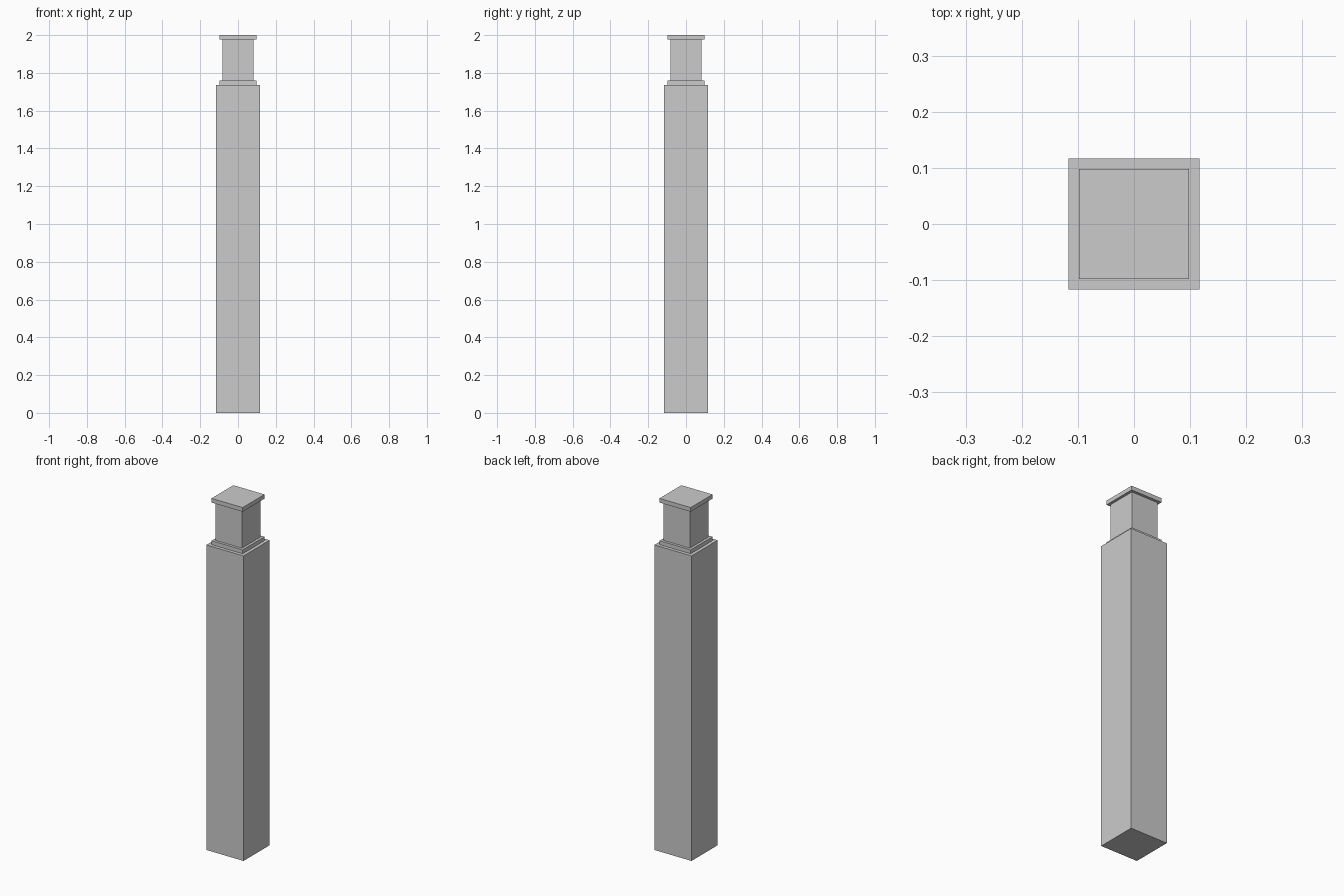
import bpy, bmesh

if "Cube" in bpy.data.objects:
    bpy.data.objects.remove(bpy.data.objects["Cube"])

# Stepped square profile: (half width, height) from the foot to the cap
PROFILE = [
    (0.117, 0.0), (0.117, 1.737),      # shaft
    (0.098, 1.737), (0.098, 1.759),    # collar
    (0.083, 1.759), (0.083, 1.976),    # neck
    (0.098, 1.976), (0.098, 2.0),      # cap
]

bm = bmesh.new()
rings = [[bm.verts.new((sx * h, sy * h, z))
          for sx, sy in ((-1, -1), (1, -1), (1, 1), (-1, 1))]
         for h, z in PROFILE]

# Walls and ledges between neighbouring rings
for low, high in zip(rings, rings[1:]):
    for i in range(4):
        j = (i + 1) % 4
        bm.faces.new((low[i], low[j], high[j], high[i]))

# Closed bottom and top
bm.faces.new(rings[0][::-1])
bm.faces.new(rings[-1])
bmesh.ops.recalc_face_normals(bm, faces=bm.faces)

mesh = bpy.data.meshes.new("square_post")
bm.to_mesh(mesh)
bm.free()
bpy.context.collection.objects.link(bpy.data.objects.new("square_post", mesh))
